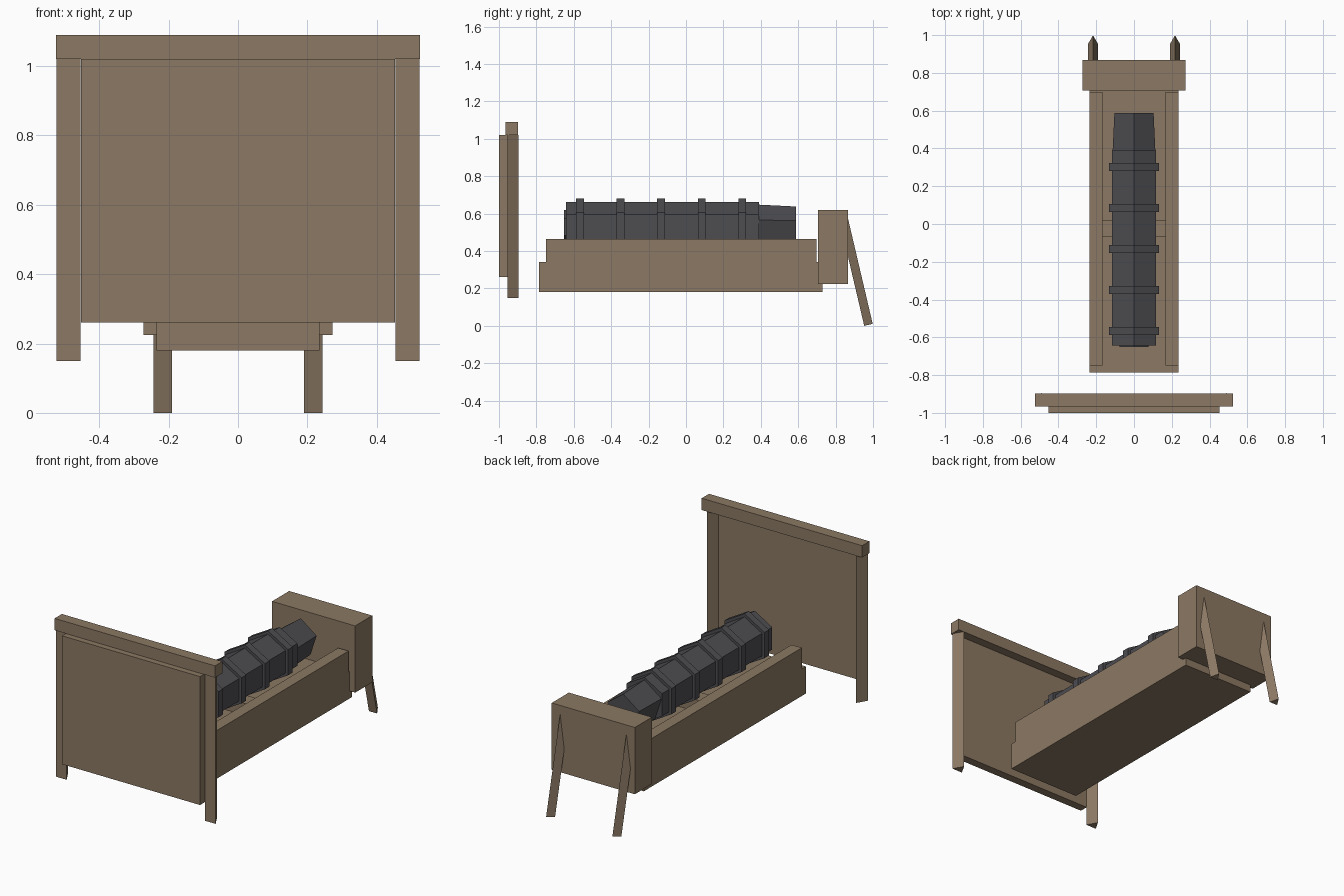
import bpy, bmesh, math
from mathutils import Vector

cube = bpy.data.objects.get("Cube")
if cube:
    bpy.data.objects.remove(cube, do_unlink=True)


def material(name, rgb):
    mat = bpy.data.materials.new(name)
    mat.use_nodes = True
    mat.diffuse_color = (*rgb, 1)
    mat.node_tree.nodes["Principled BSDF"].inputs["Base Color"].default_value = (*rgb, 1)
    return mat


wood = material("brown wood", (0.26, 0.19, 0.125))
iron = material("dark iron", (0.075, 0.075, 0.083))


def finish(bm, name, mat):
    bmesh.ops.recalc_face_normals(bm, faces=bm.faces)
    mesh = bpy.data.meshes.new(name)
    bm.to_mesh(mesh)
    bm.free()
    mesh.materials.append(mat)
    obj = bpy.data.objects.new(name, mesh)
    bpy.context.collection.objects.link(obj)


def box(name, x, y, z, mat=wood):
    """Box between (min, max) pairs on each axis."""
    bm = bmesh.new()
    bmesh.ops.create_cube(bm, size=1)
    for v in bm.verts:
        v.co = [(a + b) / 2 + c * (b - a) for (a, b), c in zip((x, y, z), v.co)]
    finish(bm, name, mat)


def prism(name, sides, start, end, r1, r2, mat):
    """Straight or tapered prism with one ridge pointing along x cross its axis."""
    bm = bmesh.new()
    start, end = Vector(start), Vector(end)
    u = Vector((1, 0, 0))
    v = u.cross((end - start).normalized())
    rings = []
    for centre, r in ((start, r1), (end, r2)):
        angles = [math.pi / 2 + math.tau * i / sides for i in range(sides)]
        rings.append([bm.verts.new(centre + r * (math.cos(a) * u + math.sin(a) * v))
                      for a in angles])
        bm.faces.new(rings[-1])
    for i in range(sides):
        j = (i + 1) % sides
        bm.faces.new((rings[0][i], rings[0][j], rings[1][j], rings[1][i]))
    finish(bm, name, mat)


# Front shield
box("shield_panel", (-0.452, 0.452), (-1.0, -0.95), (0.26, 1.02))
box("shield_top_beam", (-0.525, 0.525), (-0.965, -0.897), (1.02, 1.09))

# Carriage bed, crossbar and rear block
box("bed_base", (-0.235, 0.235), (-0.785, 0.73), (0.18, 0.34))
box("bed_crossbar", (-0.17, 0.17), (-0.07, 0.02), (0.34, 0.41))
box("end_block", (-0.272, 0.272), (0.707, 0.867), (0.225, 0.62))

# Mirrored rails, shield posts and slanted legs
tilt = math.radians(13.2)
foot = Vector((0, 0.968, 0.0036))
leg = Vector((0, -math.sin(tilt), math.cos(tilt))) * 0.61
for side, s in (("left", 1), ("right", -1)):
    box(side + "_rail", sorted((s * 0.167, s * 0.235)), (-0.748, 0.698), (0.34, 0.465))
    prism(side + "_shield_post", 3, (s * 0.488, -0.935, 1.02), (s * 0.488, -0.935, 0.15),
          0.04, 0.04, wood)
    offset = Vector((s * 0.217, 0, 0))
    prism(side + "_leg", 3, foot + leg + offset, foot + offset, 0.031, 0.031, wood)

# Barrel
axis_z = 0.529


def barrel_part(name, sides, y1, y2, r1, r2):
    prism(name, sides, (0, y1, axis_z), (0, y2, axis_z), r1, r2, iron)


barrel_part("barrel_body", 6, -0.642, 0.39, 0.133, 0.133)
barrel_part("barrel_muzzle", 5, 0.385, 0.587, 0.119, 0.109)
barrel_part("barrel_end_cap", 6, -0.652, -0.64, 0.09, 0.09)
for i in range(5):
    y = -0.567 + i * 0.217
    barrel_part(f"barrel_band_{i + 1}", 6, y - 0.021, y + 0.021, 0.152, 0.152)
